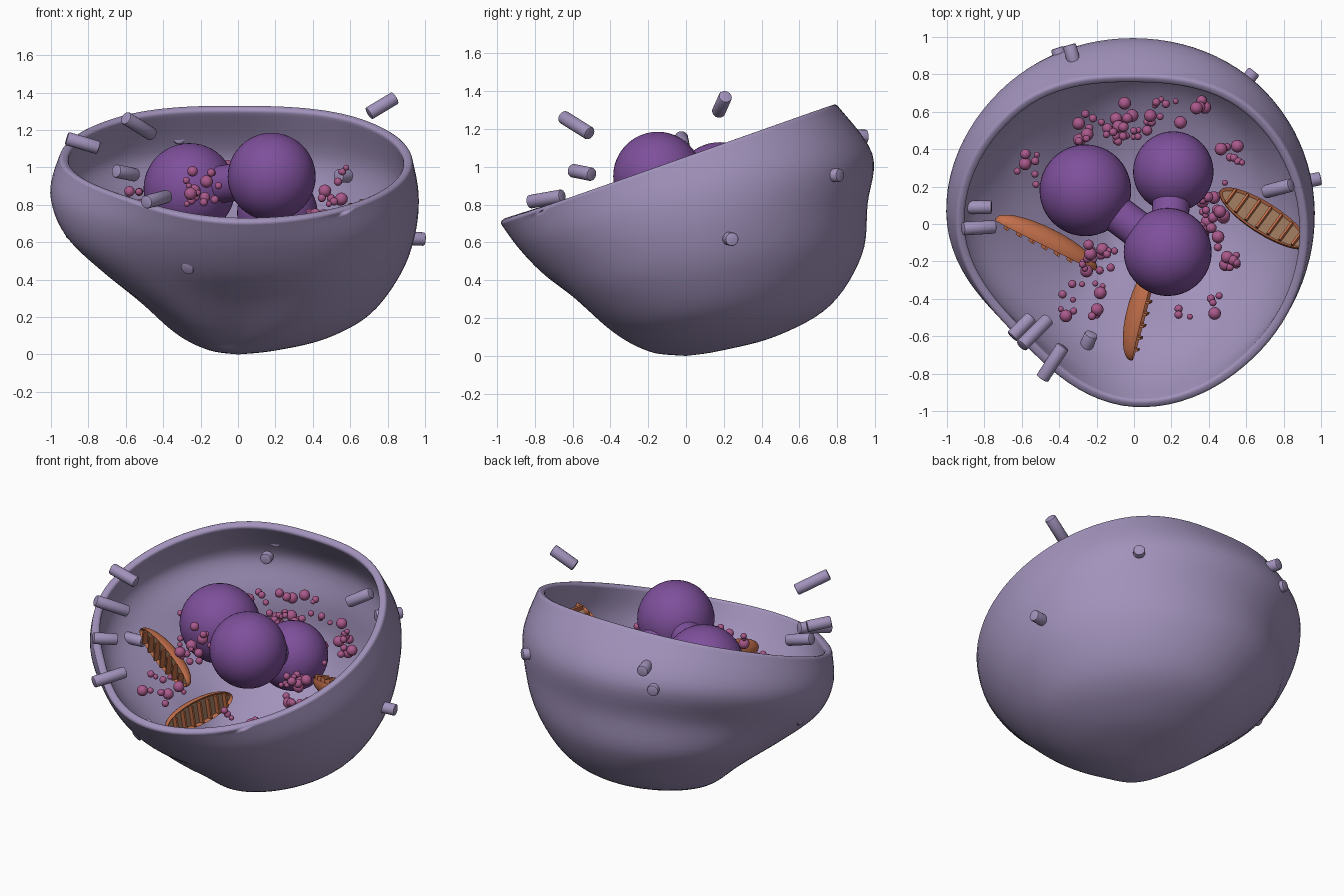
import bpy, bmesh, math, random
from mathutils import Vector, Matrix

if "Cube" in bpy.data.objects:
    bpy.data.objects.remove(bpy.data.objects["Cube"])

random.seed(4)


def mat(name, rgb):
    m = bpy.data.materials.new(name)
    m.diffuse_color = (*rgb, 1)
    m.use_nodes = True
    m.node_tree.nodes["Principled BSDF"].inputs["Base Color"].default_value = m.diffuse_color
    return m


LILAC = mat("lilac", (0.36, 0.29, 0.50))
PURPLE = mat("purple", (0.21, 0.08, 0.33))
PINK = mat("pink", (0.40, 0.10, 0.26))
ORANGE = mat("orange", (0.55, 0.16, 0.07))
BROWN = mat("brown", (0.30, 0.17, 0.10))


def finish(name, bm, *mats, smooth=True):
    me = bpy.data.meshes.new(name)
    bmesh.ops.recalc_face_normals(bm, faces=bm.faces)
    bm.to_mesh(me)
    bm.free()
    for m in mats:
        me.materials.append(m)
    ob = bpy.data.objects.new(name, me)
    bpy.context.collection.objects.link(ob)
    if smooth:
        bpy.ops.object.select_all(action='DESELECT')
        ob.select_set(True)
        bpy.context.view_layer.objects.active = ob
        bpy.ops.object.shade_smooth_by_angle(angle=math.radians(40))
    return ob


def sphere(name, c, r, m, seg=32):
    bm = bmesh.new()
    bmesh.ops.create_uvsphere(bm, u_segments=seg, v_segments=seg // 2, radius=r,
                              matrix=Matrix.Translation(c))
    return finish(name, bm, m)


def rod(name, c, d, length, r, m, seg=20, bevel=0.0):
    bm = bmesh.new()
    bmesh.ops.create_cone(bm, cap_ends=True, segments=seg, radius1=r, radius2=r, depth=length)
    if bevel:
        rim = [e for e in bm.edges if abs(e.verts[0].co.z - e.verts[1].co.z) < 1e-5]
        bmesh.ops.bevel(bm, geom=rim, offset=bevel, segments=2, affect='EDGES', profile=0.5)
    rot = Vector(d).to_track_quat('Z', 'Y').to_matrix().to_4x4()
    bmesh.ops.transform(bm, matrix=Matrix.Translation(c) @ rot, verts=bm.verts)
    return finish(name, bm, m)


def cr(a, b, c, d, t):
    # Catmull-Rom interpolation
    return b + 0.5 * t * (c - a + t * (2 * a - 5 * b + 4 * c - d + t * (3 * (b - c) + d - a)))


# Cell membrane: lumpy bowl, radius per compass direction and height level
LEVELS = [0, .02, .08, .2, .4, .6, .8, 1]
RADII = [
    [0, .20, .47, .70, .865, .945, .965, .93],   # +x
    [0, .20, .50, .76, .92, .98, .99, .88],
    [0, .18, .48, .76, .93, .96, .985, .79],     # +y
    [0, .18, .40, .62, .86, .93, 1.01, .89],
    [0, .15, .27, .42, .70, .92, 1.0, .95],      # -x
    [0, .15, .24, .40, .60, .75, .84, .87],
    [0, .16, .24, .36, .54, .74, .88, .985],     # -y
    [0, .18, .37, .55, .73, .85, .93, .96],
]
SEG, STEPS = 96, 6


def at_angle(level, a):
    k = int(a)
    return cr(*[RADII[(k + j) % 8][level] for j in (-1, 0, 1, 2)], a - k)


def along(vals, s):
    k = min(int(s), 6)
    return cr(*[vals[max(0, min(7, k + j))] for j in (-1, 0, 1, 2)], s - k)


bm = bmesh.new()
base = bm.verts.new((0, 0, 0))
rings = [[] for _ in range(7 * STEPS)]
for i in range(SEG):
    ang = 2 * math.pi * i / SEG
    col = [at_angle(l, 8 * i / SEG) for l in range(8)]
    top = 1.057 + 0.354 * col[7] * math.sin(ang)
    for n, ring in enumerate(rings):
        s = (n + 1) / STEPS
        r, z = along(col, s), max(0, along(LEVELS, s)) * top
        ring.append(bm.verts.new((r * math.cos(ang), r * math.sin(ang), z)))
for i in range(SEG):
    j = (i + 1) % SEG
    bm.faces.new((base, rings[0][j], rings[0][i]))
    for lo, hi in zip(rings, rings[1:]):
        bm.faces.new((lo[i], lo[j], hi[j], hi[i]))
bmesh.ops.recalc_face_normals(bm, faces=bm.faces)
probe = max(bm.faces, key=lambda f: f.calc_center_median().x)
flip = probe.normal.x < 0
membrane = finish("membrane", bm, LILAC)
if flip:
    membrane.data.flip_normals()
wall = membrane.modifiers.new("wall", 'SOLIDIFY')
wall.thickness, wall.offset = 0.05, -1
lip = membrane.modifiers.new("lip", 'BEVEL')
lip.width, lip.segments, lip.angle_limit = 0.018, 3, math.radians(50)

# Nucleus: three lobes and two bridges
A, B, C = Vector((-.26, .18, .885)), Vector((.21, .28, .757)), Vector((.18, -.15, .95))
for n, (c, r) in enumerate([(A, .245), (B, .215), (C, .235)]):
    sphere(f"nucleus_lobe_{n + 1}", c, r, PURPLE, 48)
for n, (p, q) in enumerate([(A, C), (B, C)]):
    rod(f"nucleus_bridge_{n + 1}", (p + q) / 2, q - p, (q - p).length, .1, PURPLE, 32)


# Mitochondria: halved ellipsoids with ridges on the cut face
def mitochondrion(name, p, q, facing):
    p, q = Vector(p), Vector(q)
    x = (q - p).normalized()
    z = Vector(facing)
    z = (z - z.dot(x) * x).normalized()
    y = z.cross(x)
    frame = Matrix.Translation((p + q) / 2) @ Matrix((x, y, z)).transposed().to_4x4()
    half, wid = (q - p).length / 2, .085
    bm = bmesh.new()
    bmesh.ops.create_uvsphere(bm, u_segments=32, v_segments=16, radius=1)
    bmesh.ops.scale(bm, vec=(half, wid, wid), verts=bm.verts)
    cut = bmesh.ops.bisect_plane(bm, geom=bm.verts[:] + bm.edges[:] + bm.faces[:], dist=1e-5,
                                 plane_co=(0, 0, .012), plane_no=(0, 0, 1), clear_outer=True)
    edges = [e for e in cut['geom_cut'] if isinstance(e, bmesh.types.BMEdge)]
    cap = bmesh.ops.edgeloop_fill(bm, edges=edges)['faces']
    bmesh.ops.inset_region(bm, faces=cap, thickness=.014)
    for f in cap:
        f.material_index = 1
        bmesh.ops.translate(bm, vec=(0, 0, -.015), verts=f.verts)
    bmesh.ops.transform(bm, matrix=frame, verts=bm.verts)
    finish(name, bm, ORANGE, BROWN)
    bm = bmesh.new()
    for k in range(7):
        u = (k - 3) / 4
        w = wid * math.sqrt(1 - u * u) * 1.6
        bmesh.ops.create_cube(bm, size=1, matrix=frame @ Matrix.Translation((u * half, 0, .005))
                              @ Matrix.Diagonal((.012, w, .05, 1)))
    finish(name + "_ridges", bm, ORANGE, smooth=False)


mitochondrion("mitochondrion_left", (-.74, .03, .77), (-.2, -.24, .65), (-.4, -.9, -.05))
mitochondrion("mitochondrion_right", (.46, .18, .71), (.93, -.12, .86), (-.1, .35, .9))
mitochondrion("mitochondrion_front", (-.02, -.73, .6), (.11, -.22, .65), (1, -.3, .1))

# Granules: loose clusters around the nucleus (centre, spread, count)
clusters = [((-.18, .52, .86), (.14, .08, .12), 18), ((.04, .56, .92), (.1, .1, .1), 18),
            ((.25, .6, .8), (.14, .07, .12), 9), ((.42, .05, .62), (.07, .12, .14), 26),
            ((.51, .28, .9), (.07, .15, .1), 10), ((.5, -.2, .7), (.06, .08, .14), 9),
            ((-.18, -.17, .88), (.1, .09, .1), 16), ((-.28, -.4, .66), (.13, .1, .08), 13),
            ((.33, -.45, .66), (.16, .07, .06), 7), ((-.55, .3, .8), (.09, .09, .08), 7)]
num = 0
for c, spread, count in clusters:
    for _ in range(count):
        pos = [a + random.uniform(-s, s) for a, s in zip(c, spread)]
        num += 1
        sphere(f"granule_{num}", pos, random.choice((.016, .019, .022, .028, .034)), PINK, 16)

# Receptors: short rods on and around the membrane (centre, direction, length)
rods = [((-.53, -.58, 1.22), (.16, .16, -.1), .22), ((-.6, -.55, .97), (.1, .1, -.02), .15),
        ((-.435, -.74, .83), (.11, .17, .03), .21), ((-.25, -.64, .49), (.3, .7, .45), .13),
        ((-.83, -.02, 1.13), (.17, .01, -.05), .18), ((-.84, .09, .66), (1, 0, .05), .16),
        ((-.33, .9, 1.16), (.25, -.9, 0), .12), ((-.39, .88, 1.04), (.3, -.9, 0), .13),
        ((.59, .75, .955), (.6, .75, 0), .17), ((.77, .19, 1.33), (.15, .04, .09), .17),
        ((.93, .23, .62), (1, .2, -.05), .14)]
for n, (c, d, length) in enumerate(rods):
    rod(f"receptor_{n + 1}", c, d, length, .036, LILAC, 20, .008)
